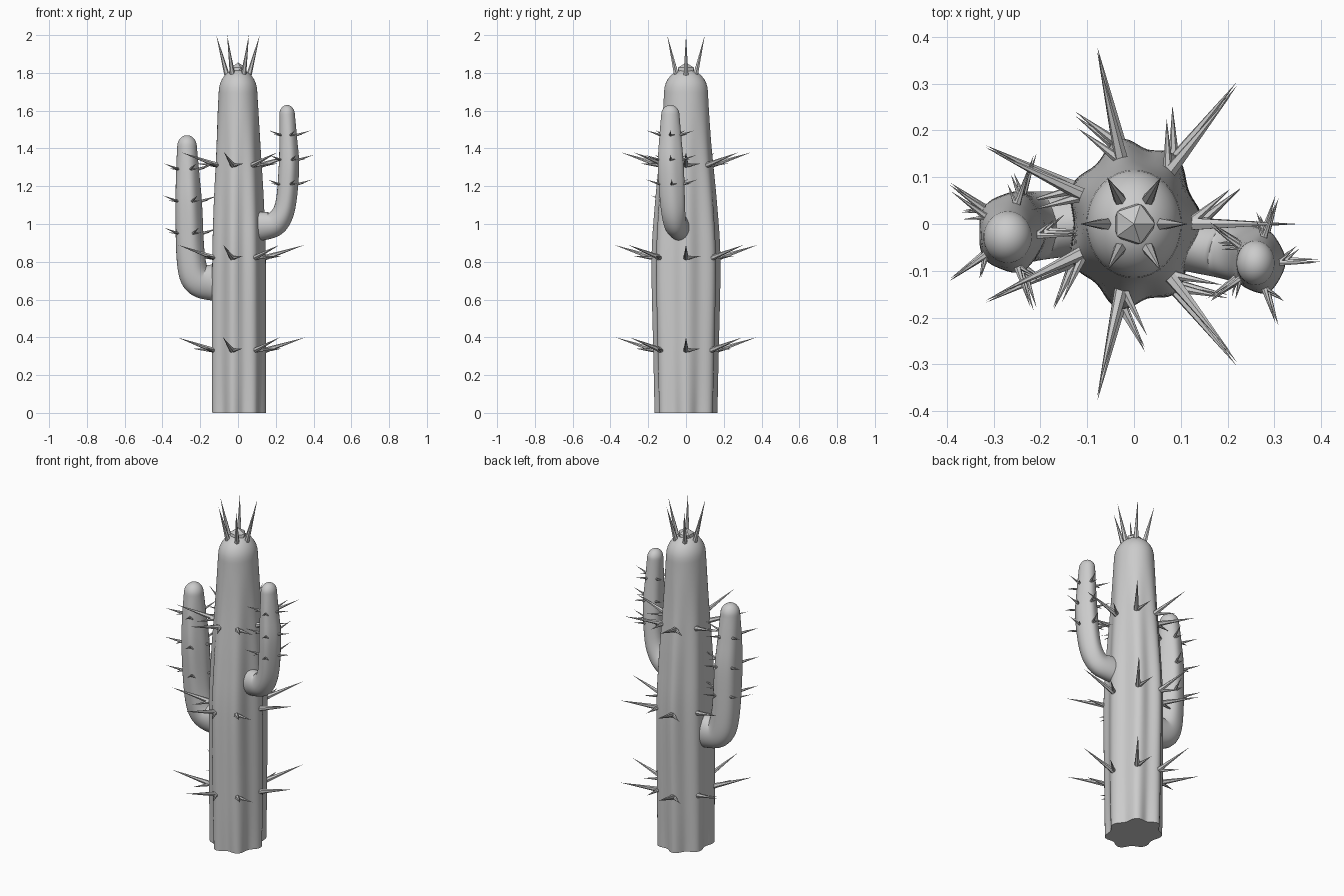
import bpy, bmesh
from math import sin, cos, pi, radians
from mathutils import Vector

if "Cube" in bpy.data.objects:
    bpy.data.objects.remove(bpy.data.objects["Cube"])

grey = bpy.data.materials.new("plain grey")
grey.use_nodes = True
grey.diffuse_color = (0.6, 0.6, 0.6, 1)
grey.node_tree.nodes["Principled BSDF"].inputs["Base Color"].default_value = (0.6, 0.6, 0.6, 1)


def finish(bm, name, angle):
    bmesh.ops.recalc_face_normals(bm, faces=bm.faces)
    mesh = bpy.data.meshes.new(name)
    bm.to_mesh(mesh)
    bm.free()
    mesh.materials.append(grey)
    ob = bpy.data.objects.new(name, mesh)
    bpy.context.collection.objects.link(ob)
    bpy.ops.object.select_all(action='DESELECT')
    ob.select_set(True)
    bpy.context.view_layer.objects.active = ob
    bpy.ops.object.shade_smooth_by_angle(angle=radians(angle))
    return ob


def spline(keys, steps=6):
    """Smooth path through rows of x, y, z, radius x, radius y, rib depth."""
    rows = [keys[0]] + keys + [keys[-1]]
    out = []
    for a, b, c, d in zip(rows, rows[1:], rows[2:], rows[3:]):
        for i in range(steps):
            t = i / steps
            out.append([0.5 * (2 * q + (r - p) * t + (2*p - 5*q + 4*r - s) * t**2
                               + (3*q - p - 3*r + s) * t**3)
                        for p, q, r, s in zip(a, b, c, d)])
    return out + [list(keys[-1])]


def ribbed_stem(name, keys, ribs, dome, sides):
    """Loft a ribbed tube along the path and close it with a round dome."""
    path = spline(keys)
    x, y, z, rx, ry, _ = path[-1]
    for i in range(1, 8):
        t = i / 8 * pi / 2
        path.append([x, y, z + dome * sin(t), rx * cos(t), ry * cos(t), 0])
    bm = bmesh.new()
    rings = []
    for i, (x, y, z, rx, ry, depth) in enumerate(path):
        before, after = path[max(i - 1, 0)], path[min(i + 1, len(path) - 1)]
        tangent = Vector(after[:3]) - Vector(before[:3])
        turn = Vector((0, 0, 1)).rotation_difference(tangent)
        if i == 0 and z == 0:
            turn.identity()
        ring = []
        for k in range(sides):
            a = 2 * pi * k / sides
            m = 1 - depth * (1 - cos(ribs * a))
            ring.append(bm.verts.new(Vector((x, y, z))
                                     + turn @ Vector((rx * m * cos(a), ry * m * sin(a), 0))))
        rings.append(ring)
    for low, high in zip(rings, rings[1:]):
        for k in range(sides):
            n = (k + 1) % sides
            bm.faces.new((low[k], low[n], high[n], high[k]))
    bm.faces.new(rings[0])
    tip = bm.verts.new((path[-1][0], path[-1][1], keys[-1][2] + dome))
    for k in range(sides):
        bm.faces.new((rings[-1][k], rings[-1][(k + 1) % sides], tip))
    finish(bm, name, 50)
    return path


def spine(bm, base, tip, radius, sides=6):
    base, tip = Vector(base), Vector(tip)
    turn = Vector((0, 0, 1)).rotation_difference(tip - base)
    top = bm.verts.new(tip)
    ring = [bm.verts.new(base + turn @ Vector((radius * cos(2 * pi * k / sides),
                                               radius * sin(2 * pi * k / sides), 0)))
            for k in range(sides)]
    for k in range(sides):
        bm.faces.new((ring[k], ring[(k + 1) % sides], top))
    bm.faces.new(ring[::-1])


def spine_rows(name, path, levels, ribs, length, radius):
    """A long spine and a short side spine on every rib at each level."""
    bm = bmesh.new()
    for level in levels:
        x, y, z, rx, ry, _ = min(path, key=lambda row: abs(row[2] - level))
        for k in range(ribs):
            a = 2 * pi * k / ribs
            base = Vector((x + 0.93 * rx * cos(a), y + 0.93 * ry * sin(a), level))
            out = Vector((cos(a), sin(a), 0.32))
            side = Vector((cos(a + 0.7), sin(a + 0.7), 0.08))
            spine(bm, base, base + out * length, radius)
            spine(bm, base, base + side * length * 0.55, radius * 0.8)
    finish(bm, name, 20)


# Trunk: ribbed column fading to a smooth crown
trunk = ribbed_stem("trunk", [
    (0, 0, 0, .148, .17, .08), (0, 0, .3, .149, .176, .06), (0, 0, .8, .147, .186, .06),
    (0, 0, 1.1, .138, .168, .05), (0, 0, 1.4, .12, .138, .025),
    (0, 0, 1.6, .108, .122, .004), (0, 0, 1.7, .102, .116, 0)], 7, .12, 84)
spine_rows("trunk_spines", trunk, (.33, .82, 1.31), 7, .215, .015)

# Left arm: short elbow, then upright
left_arm = ribbed_stem("left_arm", [
    (.06, -.03, .99, .08, .06, 0), (.14, -.045, .99, .075, .06, 0),
    (.205, -.06, 1.01, .065, .06, .01), (.25, -.07, 1.1, .056, .066, .02),
    (.268, -.08, 1.3, .056, .07, .03), (.265, -.083, 1.45, .048, .06, .02),
    (.26, -.083, 1.58, .041, .048, 0)], 5, .05, 60)
spine_rows("left_arm_spines", left_arm, (1.21, 1.34, 1.47), 5, .08, .007)

# Right arm: longer and lower
right_arm = ribbed_stem("right_arm", [
    (-.06, 0, .7, .1, .07, 0), (-.14, 0, .69, .095, .07, 0),
    (-.22, -.005, .71, .083, .075, .01), (-.252, -.01, .83, .077, .08, .02),
    (-.263, -.018, 1.1, .073, .088, .035), (-.268, -.024, 1.27, .063, .074, .025),
    (-.27, -.028, 1.41, .052, .056, 0)], 5, .06, 60)
spine_rows("right_arm_spines", right_arm, (.95, 1.12, 1.29), 5, .095, .008)

# Crown: faceted bud ringed by upright spines
bm = bmesh.new()
bmesh.ops.create_icosphere(bm, subdivisions=1, radius=.05)
bmesh.ops.translate(bm, verts=bm.verts, vec=(0, 0, 1.805))
finish(bm, "crown_bud", 10)
bm = bmesh.new()
for k in range(6):
    a = k * pi / 3
    spine(bm, (.052 * cos(a), .052 * sin(a), 1.765), (.115 * cos(a), .115 * sin(a), 2), .016)
finish(bm, "crown_spines", 20)
